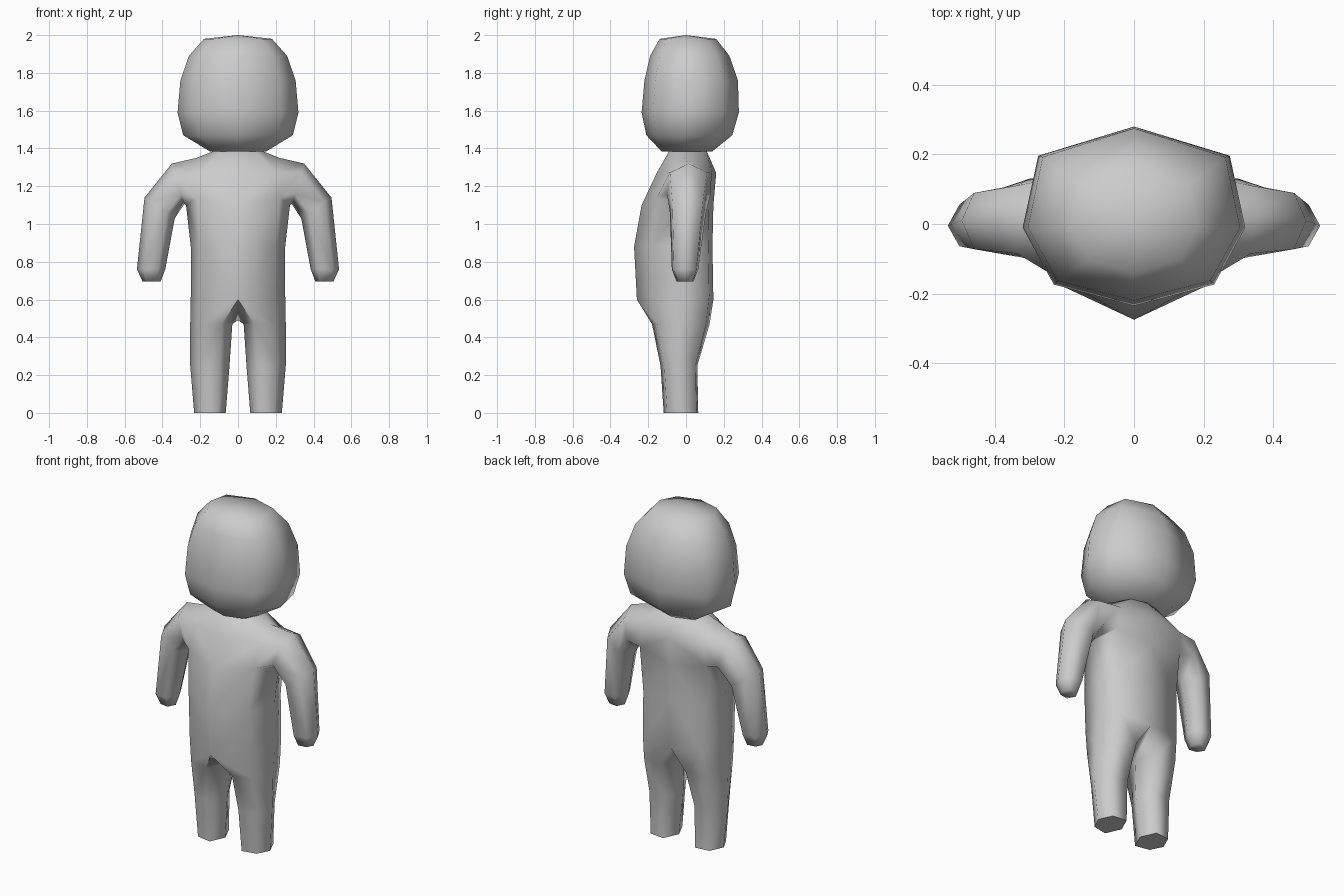
import bpy
import bmesh

cube = bpy.data.objects.get("Cube")
if cube:
    bpy.data.objects.remove(cube)

# One plain clay colour
clay = bpy.data.materials.new("light_grey")
clay.use_nodes = True
GREY = (0.6, 0.6, 0.6, 1)
clay.diffuse_color = GREY
clay.node_tree.nodes["Principled BSDF"].inputs["Base Color"].default_value = GREY


def half_section(bm, z, width, front, back, front_corner, back_corner):
    """Half outline from front centre round the side to back centre."""
    fx, fy = front_corner
    bx, by = back_corner
    points = [(0, front), (width * fx, front * fy), (width, -0.01),
              (width * bx, back * by), (0, back)]
    return [bm.verts.new((x, y, z)) for x, y in points]


def limb_section(bm, inner, outer, front, back, near=0.25, far=0.78):
    """Six-sided limb ring; inner and outer are (x, z) points."""
    def point(t, y):
        x, z = (a + (b - a) * t for a, b in zip(inner, outer))
        return bm.verts.new((x, y, z))
    middle = (front + back) / 2
    return [point(0, middle), point(near, front), point(far, front * 0.85),
            point(1, middle), point(far, back * 0.85), point(near, back)]


def bridge(bm, a, b, closed=False, skip=()):
    count = len(a)
    for i in range(count if closed else count - 1):
        if i not in skip:
            j = (i + 1) % count
            bm.faces.new((a[i], a[j], b[j], b[i]))


def loft(bm, rings, closed=False):
    for a, b in zip(rings, rings[1:]):
        bridge(bm, a, b, closed)


def finish(bm, name):
    bmesh.ops.recalc_face_normals(bm, faces=bm.faces)
    mesh = bpy.data.meshes.new(name)
    bm.to_mesh(mesh)
    bm.free()
    mesh.materials.append(clay)
    obj = bpy.data.objects.new(name, mesh)
    bpy.context.collection.objects.link(obj)
    bpy.ops.object.select_all(action="DESELECT")
    obj.select_set(True)
    bpy.context.view_layer.objects.active = obj
    bpy.ops.object.shade_smooth_by_angle(angle=1.4)
    mirror = obj.modifiers.new("mirror", "MIRROR")
    mirror.use_clip = True


# Head: stacked outlines closed by a crown point
bm = bmesh.new()
head_levels = [(1.385, 0.15, -0.13, 0.14), (1.47, 0.29, -0.21, 0.245),
               (1.59, 0.32, -0.235, 0.28), (1.76, 0.305, -0.22, 0.275),
               (1.89, 0.26, -0.19, 0.23), (1.98, 0.18, -0.14, 0.16)]
rings = [half_section(bm, *level, (0.72, 0.74), (0.86, 0.7)) for level in head_levels]
loft(bm, rings)
bm.faces.new(rings[0])
crown = bm.verts.new((0, 0, 2))
for a, b in zip(rings[-1], rings[-1][1:]):
    bm.faces.new((a, b, crown))
finish(bm, "head")

# Torso: hips to armpits
bm = bmesh.new()
torso_levels = [(0.62, 0.25, -0.26, 0.145), (0.88, 0.25, -0.275, 0.14),
                (1.1, 0.275, -0.235, 0.145)]
torso = [half_section(bm, *level, (0.8, 0.66), (0.8, 0.85)) for level in torso_levels]
loft(bm, torso)
hips, chest = torso[0], torso[-1]
chest[1].co.z += 0.04
chest[3].co.z += 0.04

# Shoulders and neck, leaving an armhole at the side
collar = half_section(bm, 1.27, 0.22, -0.155, 0.16, (0.95, 0.65), (0.95, 0.85))
collar[2].co.z = 1.35
neck = half_section(bm, 1.385, 0.13, -0.09, 0.11, (0.7, 0.8), (0.7, 0.8))
bridge(bm, chest, collar, skip=(1, 2))
bridge(bm, collar, neck)
bm.faces.new(neck)

# Arm: shoulder, elbow, wrist and rounded hand
armhole = [chest[2], chest[1], collar[1], collar[2], collar[3], chest[3]]
arm = [armhole,
       limb_section(bm, (0.285, 1.105), (0.35, 1.32), -0.1, 0.13),
       limb_section(bm, (0.335, 1.03), (0.495, 1.14), -0.085, 0.105),
       limb_section(bm, (0.385, 0.76), (0.535, 0.76), -0.075, 0.065),
       limb_section(bm, (0.41, 0.695), (0.505, 0.695), -0.05, 0.04)]
loft(bm, arm, closed=True)
bm.faces.new(arm[-1])

# Leg: crotch, thigh, knee and foot
crotch = bm.verts.new((0, -0.01, 0.49))
hips[0].co.z = hips[4].co.z = 0.6
leg = [[crotch] + hips]
for z, inside, outside, front, back in [(0.47, 0.03, 0.253, -0.18, 0.125),
                                        (0.25, 0.045, 0.253, -0.135, 0.06),
                                        (0, 0.065, 0.232, -0.118, 0.065)]:
    leg.append(limb_section(bm, (inside, z), (outside, z), front, back))
loft(bm, leg, closed=True)
bm.faces.new(leg[-1])
finish(bm, "body")
